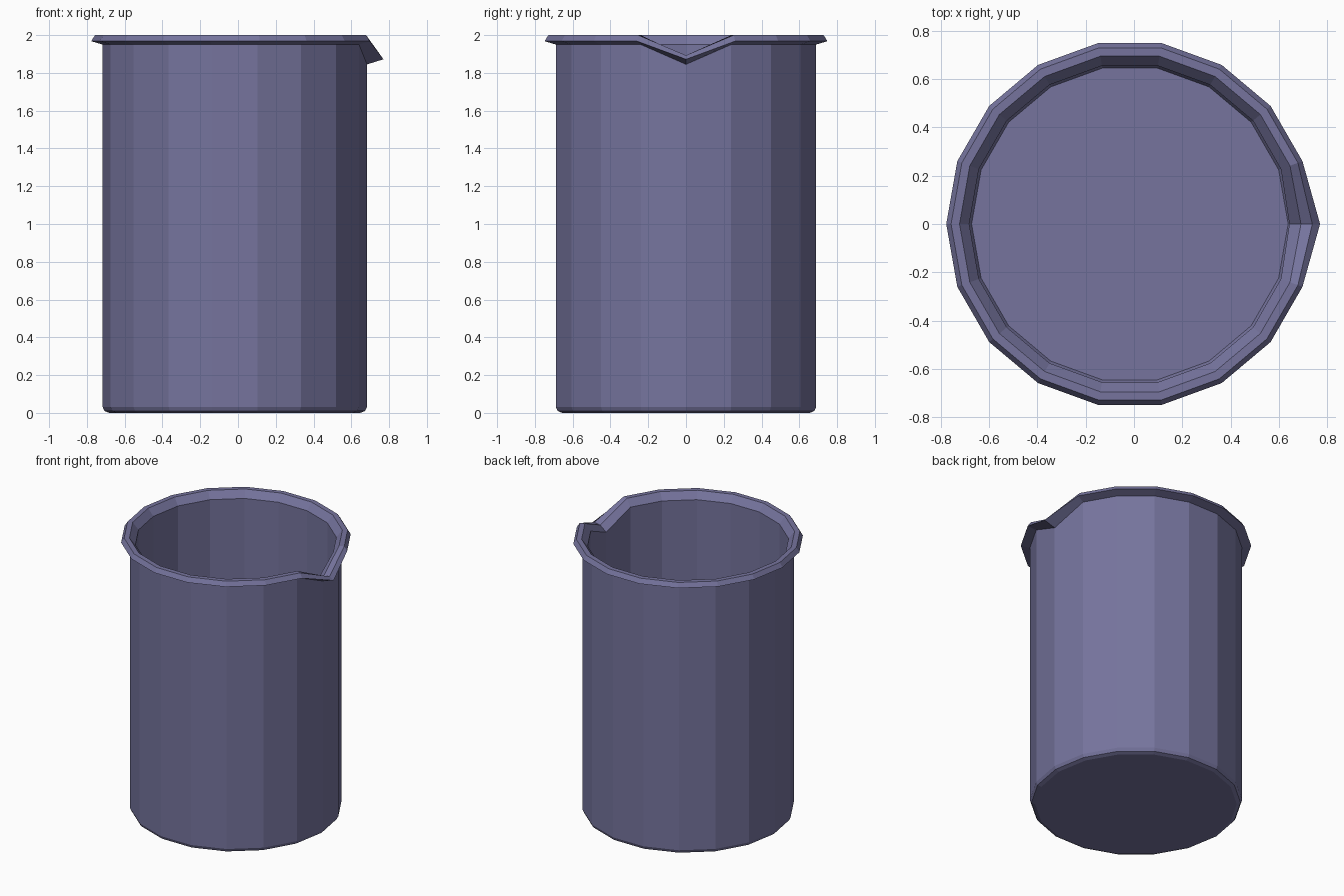
import bpy, bmesh, math

if "Cube" in bpy.data.objects:
    bpy.data.objects.remove(bpy.data.objects["Cube"])

SIDES = 18
CX = -0.017

# Lathe profile of the wall: (radius, z, spout radius, spout z), from base outside to floor inside
profile = [
    (0.665, 0.000, 0.665, 0.000),
    (0.690, 0.010, 0.690, 0.010),
    (0.700, 0.032, 0.700, 0.032),
    (0.700, 1.950, 0.700, 1.845),   # under the rim
    (0.760, 1.968, 0.787, 1.872),   # rim edge / spout tip
    (0.740, 2.000, 0.755, 1.893),   # rim top, outer
    (0.705, 2.000, 0.708, 1.885),   # rim top, inner
    (0.665, 1.950, 0.660, 1.845),   # inner wall top
    (0.665, 0.060, 0.665, 0.060),
    (0.655, 0.040, 0.655, 0.040),
]

bm = bmesh.new()
rings = []
for r, z, sr, sz in profile:
    ring = []
    for i in range(SIDES):
        a = math.tau * i / SIDES
        # the single column facing +x is pulled out and down for the spout
        rr, zz = (sr, sz) if i == 0 else (r, z)
        ring.append(bm.verts.new((CX + rr * math.cos(a), rr * math.sin(a), zz)))
    rings.append(ring)

# Skin between rings, then outer base and inner floor
for low, high in zip(rings, rings[1:]):
    for i in range(SIDES):
        j = (i + 1) % SIDES
        bm.faces.new((low[i], low[j], high[j], high[i]))
bm.faces.new(rings[0][::-1])
bm.faces.new(rings[-1])
bmesh.ops.recalc_face_normals(bm, faces=bm.faces[:])

mesh = bpy.data.meshes.new("beaker")
bm.to_mesh(mesh)
bm.free()
beaker = bpy.data.objects.new("beaker", mesh)
bpy.context.collection.objects.link(beaker)

# Dusky blue-violet glass colour
glass = bpy.data.materials.new("glass")
glass.diffuse_color = (0.18, 0.175, 0.34, 1.0)
glass.use_nodes = True
glass.node_tree.nodes["Principled BSDF"].inputs["Base Color"].default_value = glass.diffuse_color
mesh.materials.append(glass)
